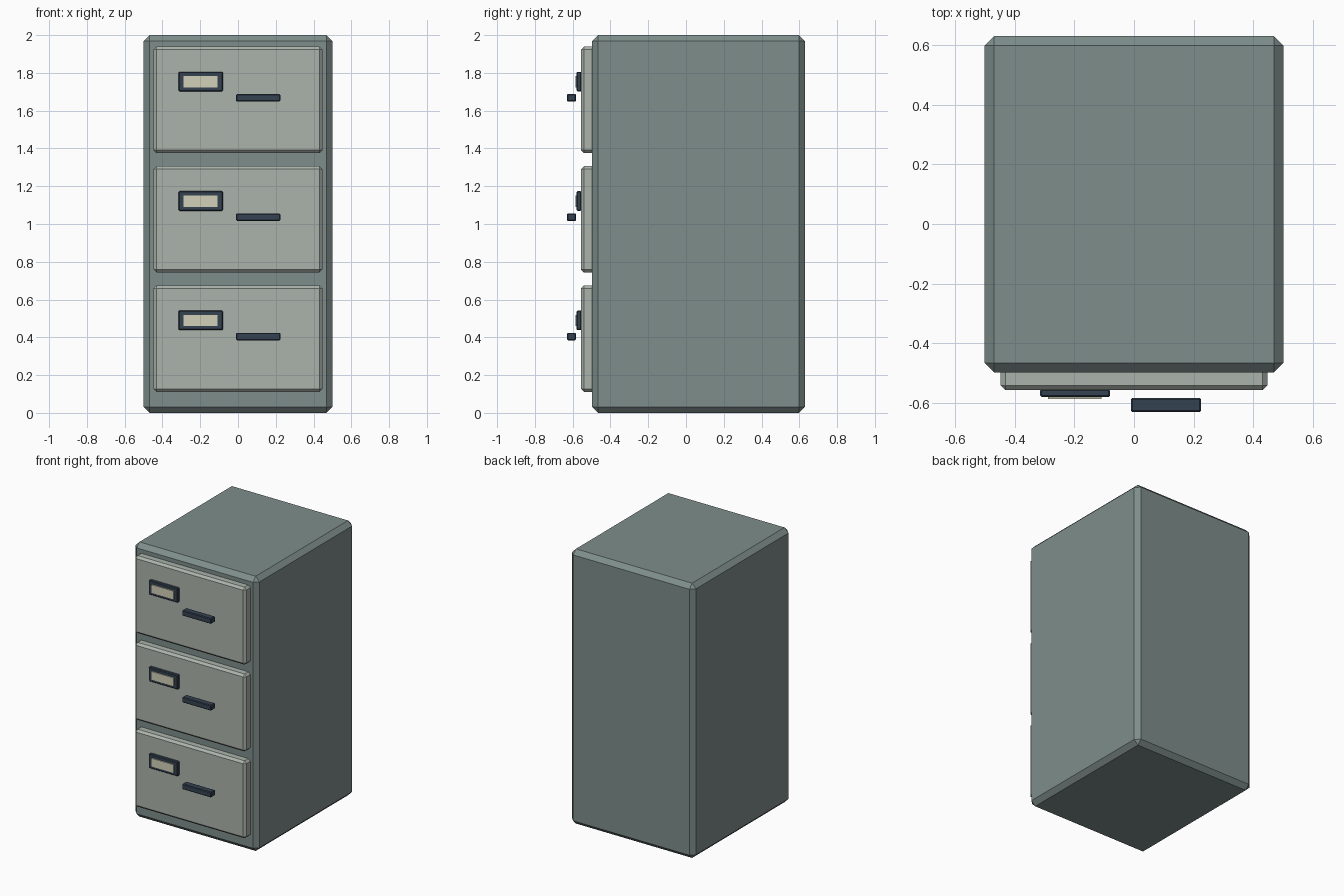
import bpy

if "Cube" in bpy.data.objects:
    bpy.data.objects.remove(bpy.data.objects["Cube"])


def material(name, color):
    mat = bpy.data.materials.new(name)
    mat.diffuse_color = (*color, 1)
    mat.use_nodes = True
    mat.node_tree.nodes["Principled BSDF"].inputs["Base Color"].default_value = mat.diffuse_color
    return mat


BODY = material("grey_green", (0.21, 0.27, 0.26))
FRONT = material("pale_grey", (0.41, 0.45, 0.41))
DARK = material("dark_blue", (0.035, 0.055, 0.085))
PAPER = material("paper", (0.65, 0.64, 0.48))


def box(name, x, y, z, mat, bevel=0.0):
    """Box from (min, max) ranges with chamfered edges."""
    bpy.ops.mesh.primitive_cube_add(size=1, location=[sum(r) / 2 for r in (x, y, z)])
    ob = bpy.context.object
    ob.name = name
    ob.scale = [r[1] - r[0] for r in (x, y, z)]
    bpy.ops.object.transform_apply(location=False, rotation=False, scale=True)
    ob.data.materials.append(mat)
    if bevel:
        mod = ob.modifiers.new("chamfer", 'BEVEL')
        mod.width = bevel
        mod.segments = 1
    return ob


# Cabinet body
box("cabinet_body", (-0.5, 0.5), (-0.497, 0.63), (0, 2), BODY, 0.032)

# Three drawers, each with label holder, label card and handle
for i, level in enumerate(("bottom", "middle", "top")):
    z = 0.111 + i * 0.632
    box(f"{level}_drawer_front", (-0.447, 0.447), (-0.556, -0.48),
        (z, z + 0.564), FRONT, 0.016)
    box(f"{level}_label_holder", (-0.315, -0.08), (-0.579, -0.553),
        (z + 0.327, z + 0.431), DARK, 0.005)
    box(f"{level}_label_card", (-0.288, -0.109), (-0.586, -0.57),
        (z + 0.348, z + 0.408), PAPER)
    box(f"{level}_handle", (-0.01, 0.224), (-0.63, -0.582),
        (z + 0.273, z + 0.313), DARK, 0.005)
